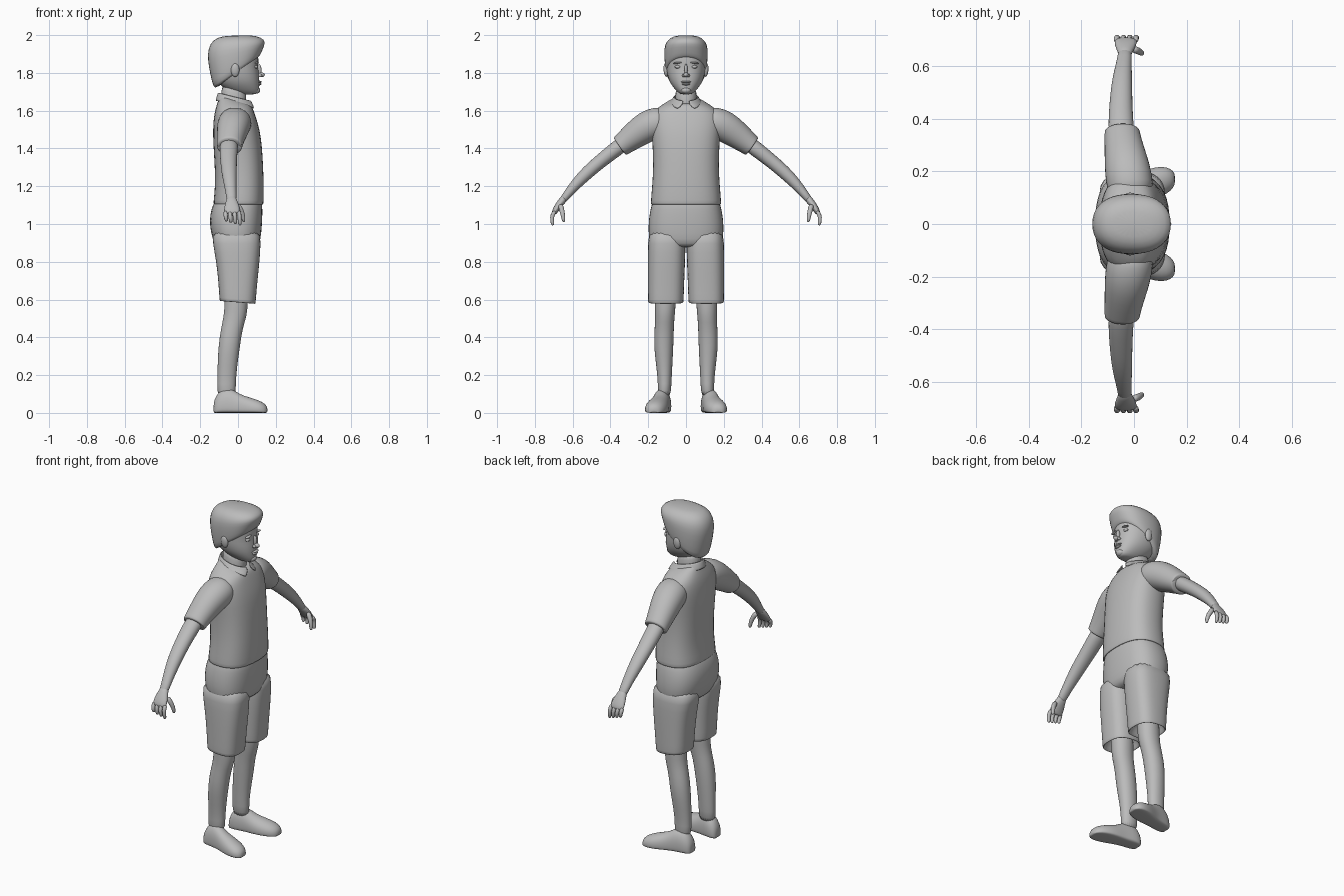
import bpy, bmesh, math
from mathutils import Vector as V

grey = bpy.data.materials.new("plain_grey")
grey.diffuse_color = (0.5, 0.5, 0.5, 1)
X, Y, Z = V((1, 0, 0)), V((0, 1, 0)), V((0, 0, 1))


def ring(c, u, v, n=2.2, down=None, count=20):
    """Superellipse ring; 'down' replaces v on its lower half."""
    pts = []
    for i in range(count):
        a = 2 * math.pi * i / count
        ca, sa = math.cos(a), math.sin(a)
        k, w = n, v
        if down is not None and sa < 0:
            k, w = 4.5, down
        p = math.copysign(abs(ca) ** (2 / k), ca)
        q = math.copysign(abs(sa) ** (2 / k), sa)
        pts.append(c + u * p + w * q)
    return pts


def finish(name, bm, mirror=False, solid=0):
    bmesh.ops.recalc_face_normals(bm, faces=bm.faces)
    me = bpy.data.meshes.new(name)
    bm.to_mesh(me)
    bm.free()
    me.materials.append(grey)
    me.polygons.foreach_set("use_smooth", [True] * len(me.polygons))
    ob = bpy.data.objects.new(name, me)
    bpy.context.collection.objects.link(ob)
    if solid:
        ob.modifiers.new("thickness", 'SOLIDIFY').thickness = solid
    if mirror:
        m = ob.modifiers.new("mirror", 'MIRROR')
        m.use_axis = (False, True, False)
        m.use_mirror_merge = False
    s = ob.modifiers.new("smooth", 'SUBSURF')
    s.levels = s.render_levels = 1
    return ob


def loft(name, rings, mirror=False):
    bm = bmesh.new()
    vs = [[bm.verts.new(p) for p in r] for r in rings]
    n = len(vs[0])
    for a, b in zip(vs, vs[1:]):
        for i in range(n):
            j = (i + 1) % n
            bm.faces.new((a[i], a[j], b[j], b[i]))
    bm.faces.new(vs[0])
    bm.faces.new(vs[-1])
    return finish(name, bm, mirror)


def stack(name, secs, n=2.2, mirror=False):
    """Upright loft: (z front, z back, x back, x front, y centre, half width)."""
    rings = []
    for zf, zb, xb, xf, yc, hw in secs:
        c = V(((xb + xf) / 2, yc, (zf + zb) / 2))
        rings.append(ring(c, V(((xf - xb) / 2, 0, (zf - zb) / 2)), Y * hw, n))
    return loft(name, rings, mirror)


def tube(name, secs, count=20):
    """Mirrored limb: (x, y, z, half size along x, half size across)."""
    rings = []
    for i, (x, y, z, ru, rv) in enumerate(secs):
        a, b = secs[max(i - 1, 0)], secs[min(i + 1, len(secs) - 1)]
        t = (V(b[:3]) - V(a[:3])).normalized()
        u = (X - t * t.x).normalized()
        rings.append(ring(V((x, y, z)), u * ru, t.cross(u) * rv, 2.1, None, count))
    return loft(name, rings, True)


def blob(name, loc, size, mirror=False, tilt=0):
    bm = bmesh.new()
    bmesh.ops.create_uvsphere(bm, u_segments=12, v_segments=8, radius=1)
    for v in bm.verts:
        p = V((v.co.x * size[0], v.co.y * size[1], v.co.z * size[2]))
        p.z += p.y * tilt
        v.co = p + V(loc)
    return finish(name, bm, mirror)


def flat(rows):
    return [(z, z, xb, xf, 0, hw) for z, xb, xf, hw in rows]


# Head, hair and neck
stack("head", flat([
    (1.685, .02, .095, .024), (1.697, -.04, .113, .045), (1.73, -.09, .114, .074),
    (1.76, -.12, .115, .092), (1.80, -.135, .112, .102), (1.83, -.143, .107, .105),
    (1.87, -.15, .111, .108), (1.93, -.14, .105, .102), (1.97, -.1, .07, .06)]))
stack("hair", [
    (1.88, 1.715, -.115, .095, 0, .095), (1.884, 1.72, -.132, .112, 0, .107),
    (1.905, 1.79, -.148, .124, 0, .114), (1.94, 1.87, -.163, .139, 0, .117),
    (1.967, 1.93, -.160, .147, 0, .114), (1.988, 1.975, -.135, .125, 0, .092),
    (2.001, 1.998, -.08, .07, 0, .05)], 2.3)
stack("neck", [(1.56, 1.58, -.09, .045, 0, .062), (1.64, 1.66, -.085, .042, 0, .056),
               (1.73, 1.76, -.095, .05, 0, .058)])

# Face details
blob("ear", (-.015, .106, 1.815), (.024, .014, .036), True, .5)
blob("nose_bridge", (.112, 0, 1.815), (.013, .010, .032))
blob("nose_tip", (.124, 0, 1.79), (.019, .014, .013))
blob("nostril", (.116, .013, 1.786), (.012, .008, .009), True)
blob("upper_lip", (.113, 0, 1.752), (.014, .028, .006))
blob("lower_lip", (.112, 0, 1.741), (.014, .023, .007))
blob("chin", (.098, 0, 1.708), (.021, .028, .018))
blob("eye", (.094, .043, 1.832), (.012, .018, .009), True)
blob("brow", (.100, .045, 1.853), (.012, .026, .005), True, -.12)

# Shirt body with a turned hem
stack("shirt", flat([
    (1.13, -.10, .10, .15), (1.105, -.122, .128, .178), (1.102, -.13, .135, .187),
    (1.115, -.132, .137, .189), (1.2, -.122, .138, .181), (1.3, -.124, .135, .175),
    (1.42, -.132, .128, .178), (1.5, -.134, .116, .188), (1.56, -.13, .098, .188)]) + [
    (1.595, 1.605, -.122, .086, 0, .172), (1.62, 1.64, -.11, .076, 0, .13),
    (1.632, 1.67, -.10, .066, 0, .088), (1.635, 1.685, -.09, .05, 0, .062)], 2.5)
tube("sleeve", [
    (-.01, .09, 1.54, .08, .075), (-.015, .15, 1.54, .09, .085), (-.025, .21, 1.515, .088, .085),
    (-.035, .27, 1.472, .078, .074), (-.043, .325, 1.43, .070, .062),
    (-.045, .347, 1.412, .068, .058), (-.045, .352, 1.408, .066, .056),
    (-.045, .350, 1.41, .055, .046), (-.045, .33, 1.425, .05, .04)])

# Folded collar, open at the front with two points
bm = bmesh.new()
top, mid, low = [], [], []
N = 24
for i in range(N + 1):
    a = .22 + (2 * math.pi - .44) * i / N
    ca, sa = math.cos(a), math.sin(a)
    f = (1 + ca) / 2
    point = max(0, ca) ** 6
    top.append(bm.verts.new((-.018 + .090 * ca, .066 * sa, 1.697 - .042 * f)))
    mid.append(bm.verts.new((-.015 + .098 * ca, .076 * sa, 1.675 - .04 * f)))
    low.append(bm.verts.new((-.014 + .106 * ca, (.092 + .03 * point) * sa
                             + math.copysign(.022, sa) * point, 1.652 - .025 * f - .022 * point)))
for r, s in ((top, mid), (mid, low)):
    for i in range(N):
        bm.faces.new((r[i], r[i + 1], s[i + 1], s[i]))
finish("collar", bm, solid=.008)

# Shorts: hips and two hollow-hemmed legs
stack("shorts_hips", flat([
    (.875, -.10, .09, .15), (.89, -.125, .115, .19), (.95, -.145, .125, .202),
    (1.02, -.153, .130, .200), (1.08, -.143, .131, .19), (1.12, -.125, .128, .178),
    (1.14, -.11, .11, .16)]), 2.5)
stack("shorts_leg", [
    (.66, .66, -.075, .07, .107, .07), (.585, .60, -.086, .082, .107, .083),
    (.575, .59, -.096, .092, .107, .093), (.58, .595, -.099, .094, .107, .095),
    (.68, .69, -.104, .102, .106, .097), (.8, .8, -.116, .115, .104, .100),
    (.9, .9, -.135, .122, .102, .101), (.98, .98, -.14, .12, .1, .095)], 2.7, True)

# Bare legs
stack("leg", [(z, z, xb, xf, yc, hw) for z, xb, xf, yc, hw in [
    (.72, -.07, .06, .107, .06), (.58, -.071, .053, .11, .057), (.51, -.076, .047, .112, .052),
    (.45, -.09, .025, .115, .051), (.36, -.104, .012, .119, .053), (.25, -.109, -.004, .115, .043),
    (.15, -.109, -.013, .112, .035), (.08, -.112, -.008, .117, .037)]], 2.1, True)

# Feet, flat underneath and turned slightly outwards
loft("foot", [ring(V((x, y, h * .3)), Y * w, Z * h * .7, 2.1, Z * h * .3)
              for x, y, w, h in [
    (-.13, .12, .022, .05), (-.12, .12, .04, .085), (-.085, .123, .048, .135),
    (-.03, .132, .047, .128), (.01, .14, .052, .098), (.06, .152, .060, .083),
    (.105, .162, .058, .069), (.14, .168, .044, .052), (.157, .17, .020, .03)]], True)

# Bare arms, palms, fingers and thumbs
tube("arm", [
    (-.045, .30, 1.45, .048, .042), (-.05, .38, 1.39, .049, .041), (-.05, .45, 1.335, .044, .037),
    (-.047, .52, 1.275, .041, .036), (-.042, .58, 1.215, .034, .030),
    (-.036, .63, 1.155, .027, .022), (-.034, .66, 1.115, .027, .020)])
tube("palm", [
    (-.035, .635, 1.15, .022, .018), (-.034, .658, 1.12, .030, .020), (-.032, .682, 1.088, .042, .018),
    (-.031, .697, 1.062, .043, .015), (-.031, .70, 1.052, .036, .010)])
for i, name in enumerate(("little", "ring", "middle", "index")):
    x, tip = -.066 + .024 * i, 1.022 - .007 * i
    tube(name + "_finger", [
        (x, .693, 1.07, .011, .011), (x, .705, 1.05, .012, .012), (x + .002, .71, 1.035, .011, .011),
        (x + .004, .707, tip, .010, .010), (x + .005, .703, tip - .008, .006, .006)], 10)
tube("thumb", [
    (-.005, .665, 1.105, .016, .015), (.016, .658, 1.075, .014, .014),
    (.027, .651, 1.045, .012, .012), (.030, .648, 1.02, .010, .010),
    (.030, .647, 1.01, .005, .005)], 10)
